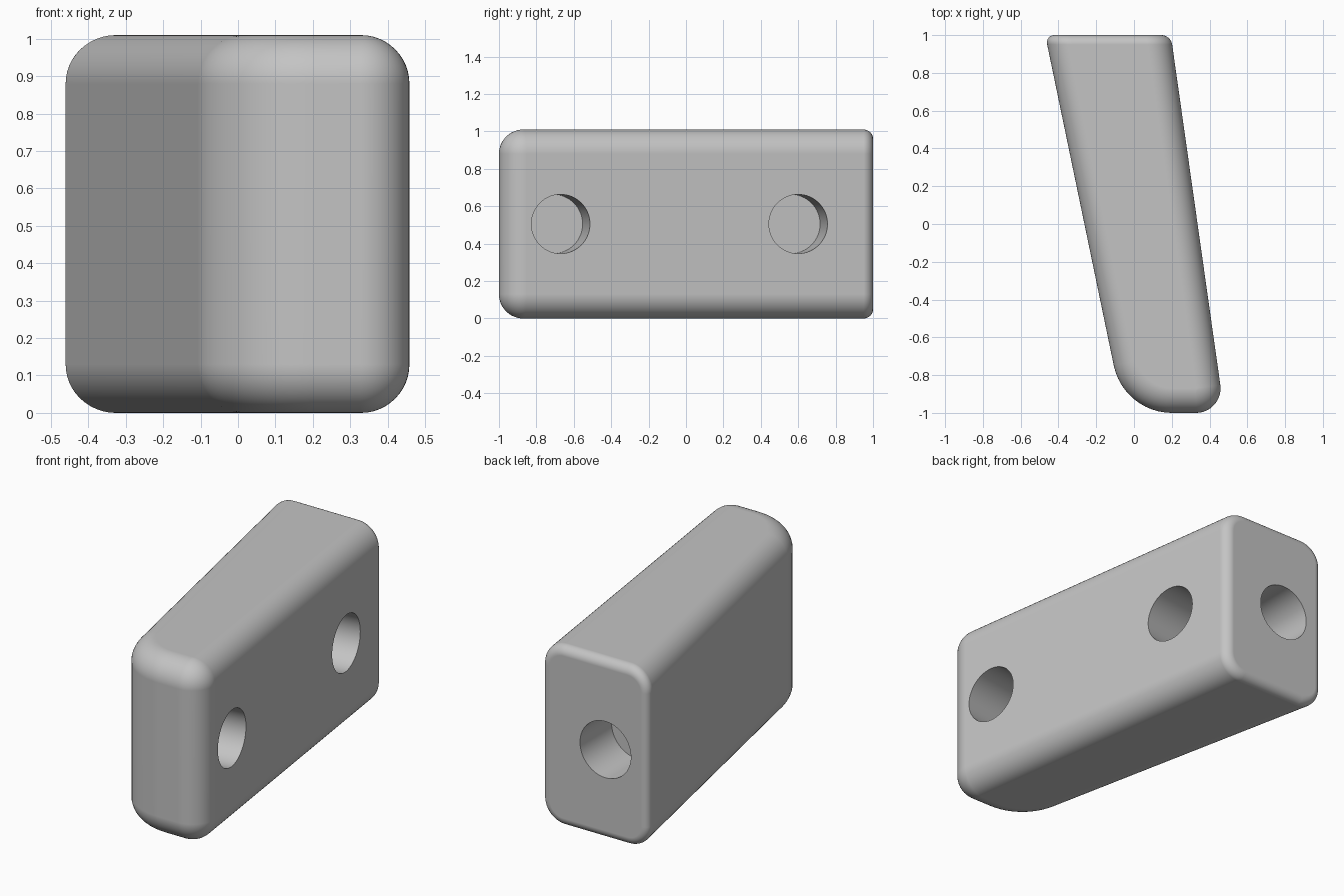
import bpy
import bmesh
from math import pi, sin, cos, atan, hypot
from mathutils import Vector

if "Cube" in bpy.data.objects:
    bpy.data.objects.remove(bpy.data.objects["Cube"])

HEIGHT = 1.01
EDGE = 0.13                        # rounding of the long edges
BACK_EDGE = 0.05                   # rounding around the back face
LEAN_L, LEAN_R = 0.2075, 0.1415    # sideways lean of the two long walls
BACK_L, BACK_R = -0.47, 0.195      # where the walls meet the back plane
NOSE = 0.315                       # big front corner radius
STEPS = 12

grey = bpy.data.materials.new("plain grey")
grey.use_nodes = True
grey.diffuse_color = (0.55, 0.55, 0.55, 1)
grey.node_tree.nodes["Principled BSDF"].inputs["Base Color"].default_value = grey.diffuse_color


def wall_left(y):
    return BACK_L + (1 - y) * LEAN_L


def wall_right(y):
    return BACK_R + (1 - y) * LEAN_R


def outline(inset):
    """Plan outline, counterclockwise from back left, shrunk on all but the back."""
    kl, kr = hypot(1, LEAN_L), hypot(1, LEAN_R)
    pts = [(BACK_L + inset * kl, 1)]
    y = NOSE - 1
    corners = [(wall_left(y) + NOSE * kl, y, NOSE, pi + atan(LEAN_L), 1.5 * pi)]
    y = EDGE - 1
    corners.append((wall_right(y) - EDGE * kr, y, EDGE, 1.5 * pi, 2 * pi + atan(LEAN_R)))
    for cx, cy, r, a, b in corners:
        for i in range(STEPS + 1):
            t = a + (b - a) * i / STEPS
            pts.append((cx + (r - inset) * cos(t), cy + (r - inset) * sin(t)))
    pts.append((BACK_R - inset * kr, 1))
    return pts


def finish(bm, name):
    bmesh.ops.recalc_face_normals(bm, faces=bm.faces)
    mesh = bpy.data.meshes.new(name)
    bm.to_mesh(mesh)
    bm.free()
    mesh.materials.append(grey)
    obj = bpy.data.objects.new(name, mesh)
    bpy.context.collection.objects.link(obj)
    return obj


# Body: stacked outlines with rounded top and bottom edges
bm = bmesh.new()
angles = [pi / 2 * i / STEPS for i in range(STEPS + 1)]
levels = [(EDGE * (1 - cos(t)), EDGE * (1 - sin(t))) for t in reversed(angles)]
levels += [(d, HEIGHT - z) for d, z in reversed(levels)]
rings = [[bm.verts.new((x, y, z)) for x, y in outline(d)] for d, z in levels]
for low, high in zip(rings, rings[1:]):
    for i in range(len(low) - 1):
        bm.faces.new((low[i], low[i + 1], high[i + 1], high[i]))
bm.faces.new(rings[0][::-1])
bm.faces.new(rings[-1])
bm.faces.new([r[0] for r in rings] + [r[-1] for r in reversed(rings)])
bmesh.ops.remove_doubles(bm, verts=bm.verts, dist=0.0001)
bmesh.ops.recalc_face_normals(bm, faces=bm.faces)
# Rounded rim of the back face
rim = [e for e in bm.edges if all(v.co.y > 0.9999 for v in e.verts)]
bmesh.ops.bevel(bm, geom=rim, offset=BACK_EDGE, segments=8, profile=0.5,
                affect='EDGES', clamp_overlap=False)
body = finish(bm, "wedge_body")
bpy.context.view_layer.objects.active = body
body.select_set(True)


def drill(name, mouth, outward, depth=0.28, radius=0.158):
    """Cut a blind round hole at a point on the surface."""
    bm = bmesh.new()
    bmesh.ops.create_cone(bm, cap_ends=True, segments=64, radius1=radius,
                          radius2=radius, depth=2 * depth)
    cutter = finish(bm, name)
    cutter.location = mouth
    cutter.rotation_euler = Vector(outward).to_track_quat('Z', 'Y').to_euler()
    cutter.hide_render = True
    bpy.context.view_layer.update()
    mod = body.modifiers.new(name, 'BOOLEAN')
    mod.operation = 'DIFFERENCE'
    mod.solver = 'EXACT'
    mod.object = cutter
    bpy.ops.object.modifier_apply(modifier=mod.name)
    bpy.data.objects.remove(cutter)


# Two holes in the side wall and one in the back
for label, y in (("front", -0.67), ("rear", 0.6)):
    drill(label + "_side_hole", (wall_right(y), y, HEIGHT / 2), (1, LEAN_R, 0))
drill("back_hole", (-0.2, 1, HEIGHT / 2), (0, 1, 0))

# Smooth rounding with crisp hole rims
bpy.ops.object.shade_smooth_by_angle(angle=0.6)
weighted = body.modifiers.new("even_normals", 'WEIGHTED_NORMAL')
weighted.keep_sharp = True
